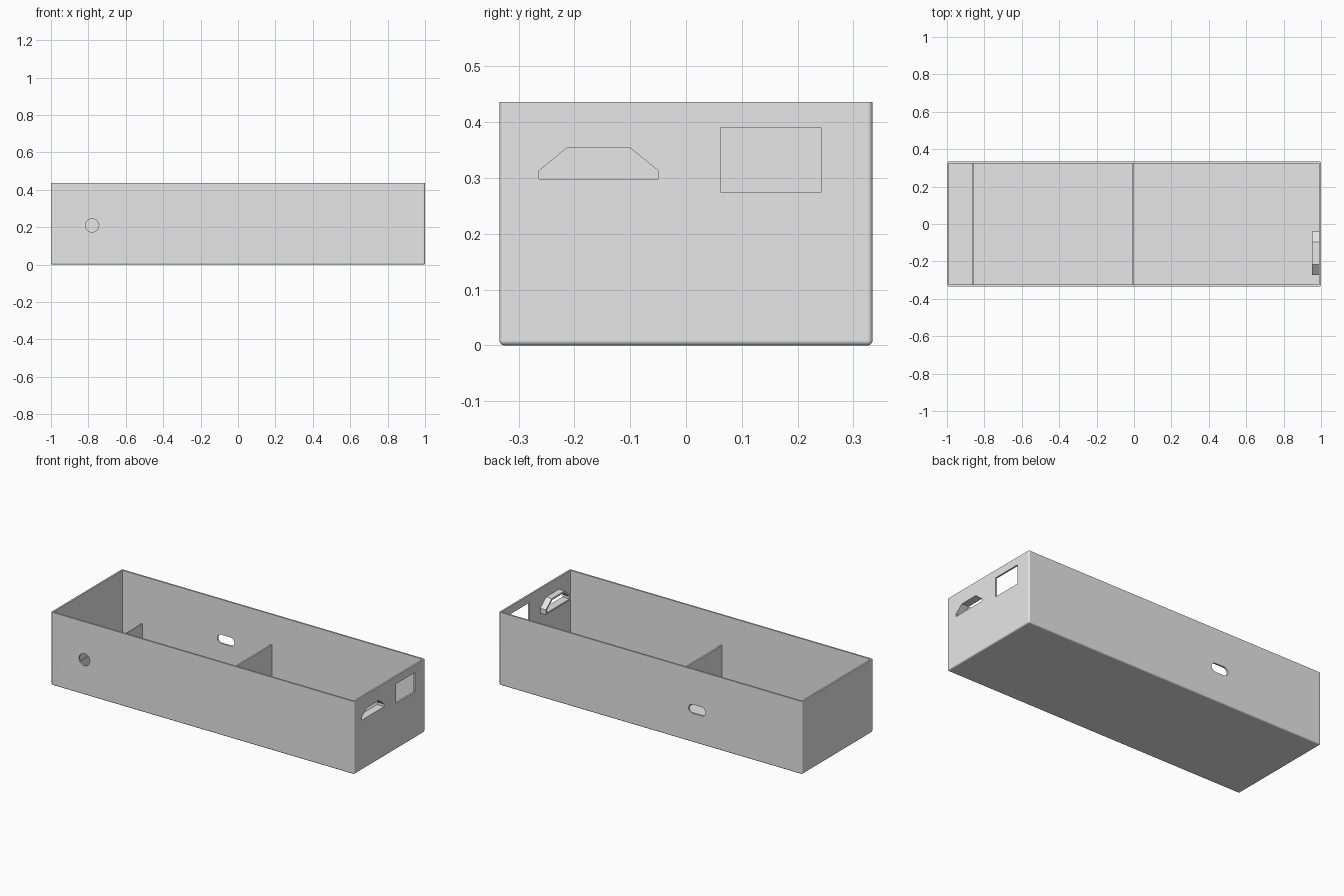
import bpy
import bmesh
import math
from mathutils import Vector

if "Cube" in bpy.data.objects:
    bpy.data.objects.remove(bpy.data.objects["Cube"])

LENGTH, WIDTH, HEIGHT, WALL = 2.0, 0.668, 0.436, 0.01
HX, HY = LENGTH / 2, WIDTH / 2

grey = bpy.data.materials.new("plain grey")
grey.use_nodes = True
grey.diffuse_color = (0.8, 0.8, 0.8, 1)
grey.node_tree.nodes["Principled BSDF"].inputs["Base Color"].default_value = (0.8, 0.8, 0.8, 1)


def finish(name, bm):
    bmesh.ops.recalc_face_normals(bm, faces=bm.faces[:])
    mesh = bpy.data.meshes.new(name)
    bm.to_mesh(mesh)
    bm.free()
    mesh.materials.append(grey)
    obj = bpy.data.objects.new(name, mesh)
    bpy.context.collection.objects.link(obj)
    return obj


def box_bm(low, high):
    bm = bmesh.new()
    bmesh.ops.create_cube(bm, size=1)
    low, high = Vector(low), Vector(high)
    for v in bm.verts:
        v.co = (low + high) / 2 + v.co * (high - low)
    return bm


def box(name, low, high):
    return finish(name, box_bm(low, high))


def prism(name, points, axis, start, end):
    """Extrude a (horizontal, z) outline along x or y."""
    bm = bmesh.new()
    place = (lambda h, z: (start, h, z)) if axis == "x" else (lambda h, z: (h, start, z))
    face = bm.faces.new([bm.verts.new(place(h, z)) for h, z in points])
    moved = bmesh.ops.extrude_face_region(bm, geom=[face])["geom"]
    shift = Vector((end - start, 0, 0)) if axis == "x" else Vector((0, end - start, 0))
    bmesh.ops.translate(bm, vec=shift, verts=[g for g in moved if isinstance(g, bmesh.types.BMVert)])
    return finish(name, bm)


def slot_outline(x, z, half_straight, radius, steps=12):
    """Circle outline, stretched into a slot when half_straight is not zero."""
    points = []
    for side in (1, -1):
        for i in range(steps + (1 if half_straight else 0)):
            a = math.pi * (i / steps - 0.5)
            points.append((x + side * (half_straight + radius * math.cos(a)),
                           z + side * radius * math.sin(a)))
    return points


def cut(obj, cutters):
    bpy.context.view_layer.objects.active = obj
    for cutter in cutters:
        mod = obj.modifiers.new("cut", "BOOLEAN")
        mod.operation = "DIFFERENCE"
        mod.solver = "EXACT"
        mod.object = cutter
        bpy.ops.object.modifier_apply(modifier=mod.name)
    for cutter in cutters:
        bpy.data.objects.remove(cutter)


# Tray: rounded outer block with a crisp rim, then hollowed
bm = box_bm((-HX, -HY, 0), (HX, HY, HEIGHT))
edges = [e for e in bm.edges if min(v.co.z for v in e.verts) < HEIGHT / 2]
bmesh.ops.bevel(bm, geom=edges, offset=0.009, segments=5, profile=0.5, affect="EDGES")
tray = finish("tray", bm)

# Outline of the hooded opening, and its outer shell
opening = [(-0.263, 0.298), (-0.05, 0.298), (-0.05, 0.313),
           (-0.10, 0.354), (-0.213, 0.354), (-0.263, 0.313)]
shell = [(-0.273, 0.288), (-0.04, 0.288), (-0.04, 0.318),
         (-0.096, 0.364), (-0.217, 0.364), (-0.273, 0.318)]

cut(tray, [
    box("cavity", (-HX + WALL, -HY + WALL, WALL), (HX - WALL, HY - WALL, 1)),
    box("window", (0.9, 0.062, 0.275), (1.1, 0.242, 0.39)),
    prism("hood_opening", opening, "x", 0.9, 1.1),
    prism("round_hole", slot_outline(-0.78, 0.21, 0, 0.036), "y", -0.4, -0.3),
    prism("back_slot", slot_outline(-0.307, 0.2, 0.03, 0.026), "y", 0.3, 0.4),
])

# Hood: short tube behind the opening, on the inside of the wall
hood = prism("hood", shell, "x", 0.953, HX - WALL + 0.004)
cut(hood, [prism("hood_bore", opening, "x", 0.9, 1.1)])

# Dividers across the tray
for name, x, thick, top in (("middle_divider", -0.007, 0.01, 0.256),
                            ("end_divider", -0.861, 0.006, 0.152)):
    box(name, (x - thick / 2, -HY + WALL / 2, WALL / 2), (x + thick / 2, HY - WALL / 2, top))

# Smooth rounded edges, flat walls
bpy.ops.object.select_all(action="DESELECT")
tray.select_set(True)
bpy.context.view_layer.objects.active = tray
bpy.ops.object.shade_smooth_by_angle(angle=math.radians(32))
normals = tray.modifiers.new("flat walls", "WEIGHTED_NORMAL")
normals.keep_sharp = True
